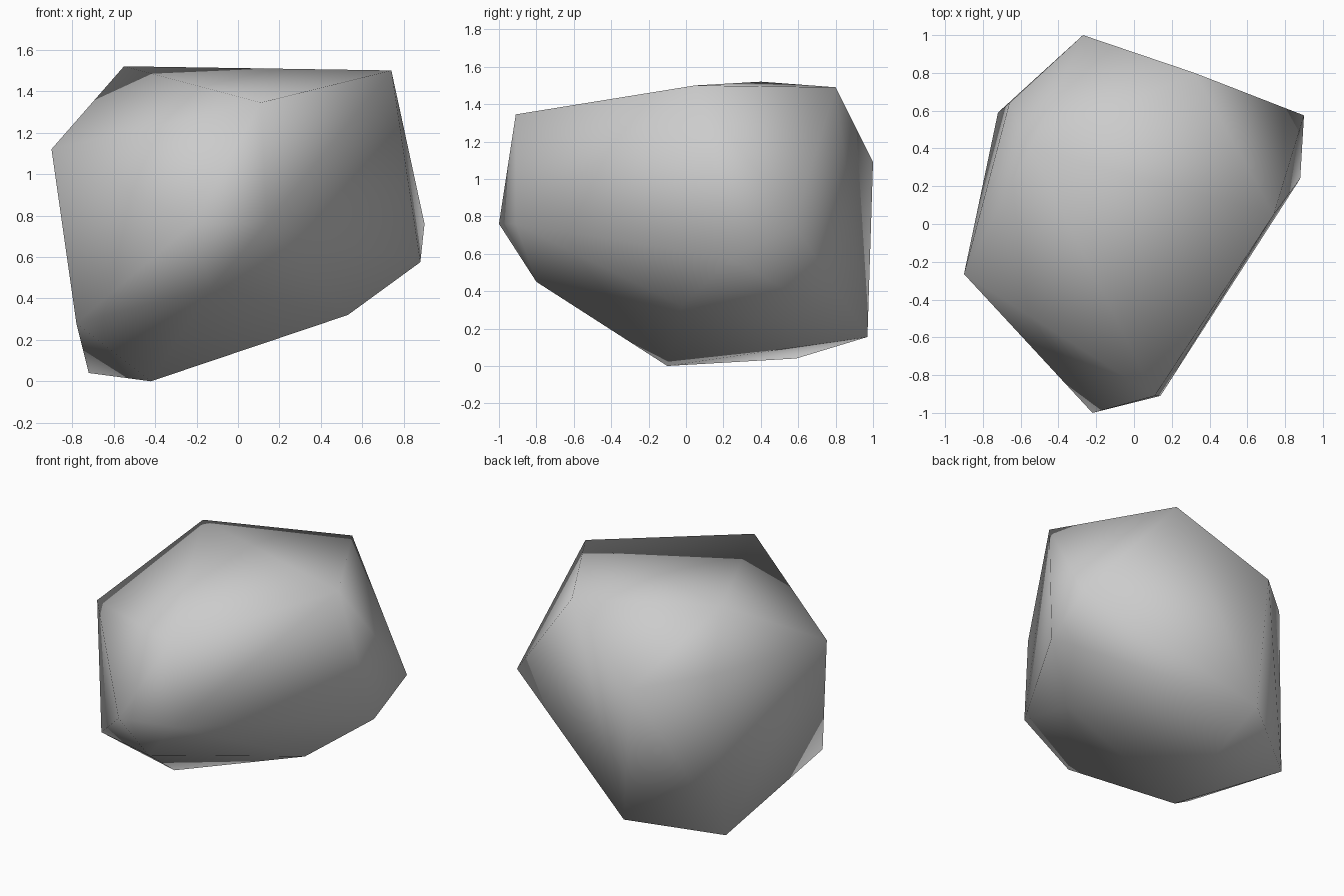
import bpy
import bmesh


def remove_default_cube():
    cube = bpy.data.objects.get("Cube")
    if cube is not None:
        bpy.data.objects.remove(cube, do_unlink=True)


def make_material(name, colour):
    material = bpy.data.materials.new(name)
    material.use_nodes = True
    material.diffuse_color = colour
    shader = next(n for n in material.node_tree.nodes if n.type == "BSDF_PRINCIPLED")
    shader.inputs["Base Color"].default_value = colour
    return material


def make_hull(name, corners, material):
    """Wrap a convex, smoothly shaded shell around the corner points."""
    bm = bmesh.new()
    for corner in corners:
        bm.verts.new(corner)
    bmesh.ops.convex_hull(bm, input=list(bm.verts), use_existing_faces=False)
    bmesh.ops.recalc_face_normals(bm, faces=list(bm.faces))
    for face in bm.faces:
        face.smooth = True
    mesh = bpy.data.meshes.new(name)
    bm.to_mesh(mesh)
    bm.free()
    mesh.materials.append(material)
    hull = bpy.data.objects.new(name, mesh)
    bpy.context.collection.objects.link(hull)
    return hull


# Boulder corners, grouped by the region of the stone they shape
crown = [(0.11, -0.91, 1.345), (0.74, 0.05, 1.5), (0.32, 0.8, 1.49), (-0.55, 0.4, 1.52)]
shoulders = [(-0.9, -0.265, 1.12), (-0.66, 0.64, 1.16), (-0.27, 1, 1.09)]
waist = [(0.14, -0.91, 0.76), (-0.22, -1, 0.76), (0.9, 0.575, 0.76), (0.88, 0.24, 0.575)]
underside = [(-0.13, -0.8, 0.45), (0.53, -0.02, 0.32), (-0.78, -0.39, 0.28),
             (-0.2, 0.97, 0.155)]
foot = [(-0.72, 0.59, 0.04), (-0.42, -0.1, 0)]

remove_default_cube()
stone = make_material("stone grey", (0.6, 0.6, 0.6, 1))
make_hull("boulder", crown + shoulders + waist + underside + foot, stone)
